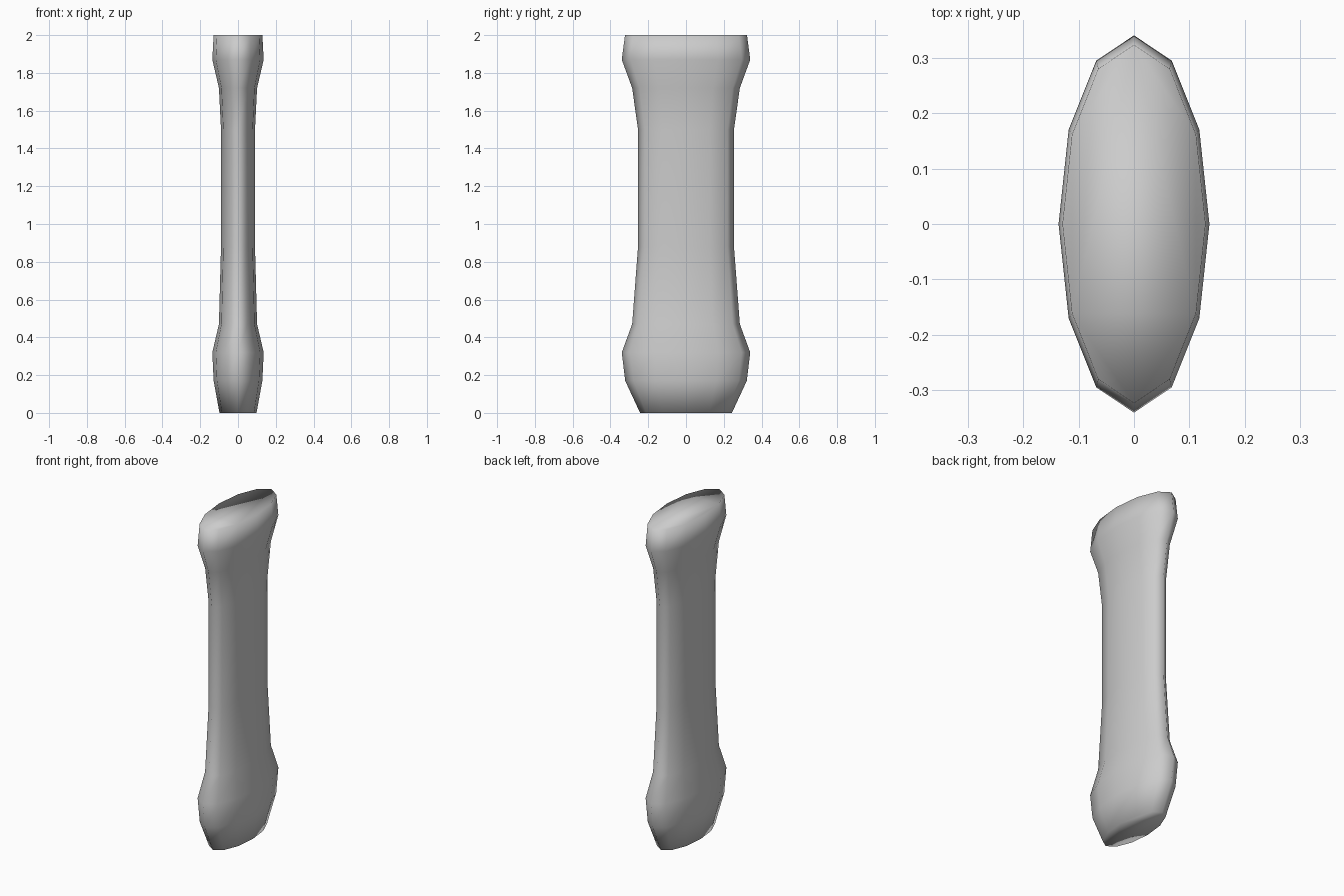
import bpy, bmesh, math

if "Cube" in bpy.data.objects:
    bpy.data.objects.remove(bpy.data.objects["Cube"])

SIDES = 12

# Profile of the handle: height, half width in x, half width in y
PROFILE = [
    (0.00, 0.098, 0.243),
    (0.17, 0.129, 0.322),
    (0.32, 0.136, 0.340),
    (0.47, 0.101, 0.285),
    (0.88, 0.090, 0.254),
    (1.50, 0.090, 0.254),
    (1.72, 0.101, 0.285),
    (1.87, 0.136, 0.340),
    (2.00, 0.129, 0.323),
]


def ring(bm, z, rx, ry):
    """One elliptical ring of vertices."""
    steps = [2 * math.pi * i / SIDES for i in range(SIDES)]
    return [bm.verts.new((rx * math.cos(a), ry * math.sin(a), z)) for a in steps]


# Handle: loft the rings and close both ends
bm = bmesh.new()
rings = [ring(bm, *p) for p in PROFILE]
for low, high in zip(rings, rings[1:]):
    for i in range(SIDES):
        j = (i + 1) % SIDES
        bm.faces.new((low[i], low[j], high[j], high[i]))
bm.faces.new(rings[0][::-1])
bm.faces.new(rings[-1])

# Smooth shading runs over the end caps too
for f in bm.faces:
    f.smooth = True

mesh = bpy.data.meshes.new("handle")
bm.to_mesh(mesh)
bm.free()
handle = bpy.data.objects.new("handle", mesh)
bpy.context.collection.objects.link(handle)
